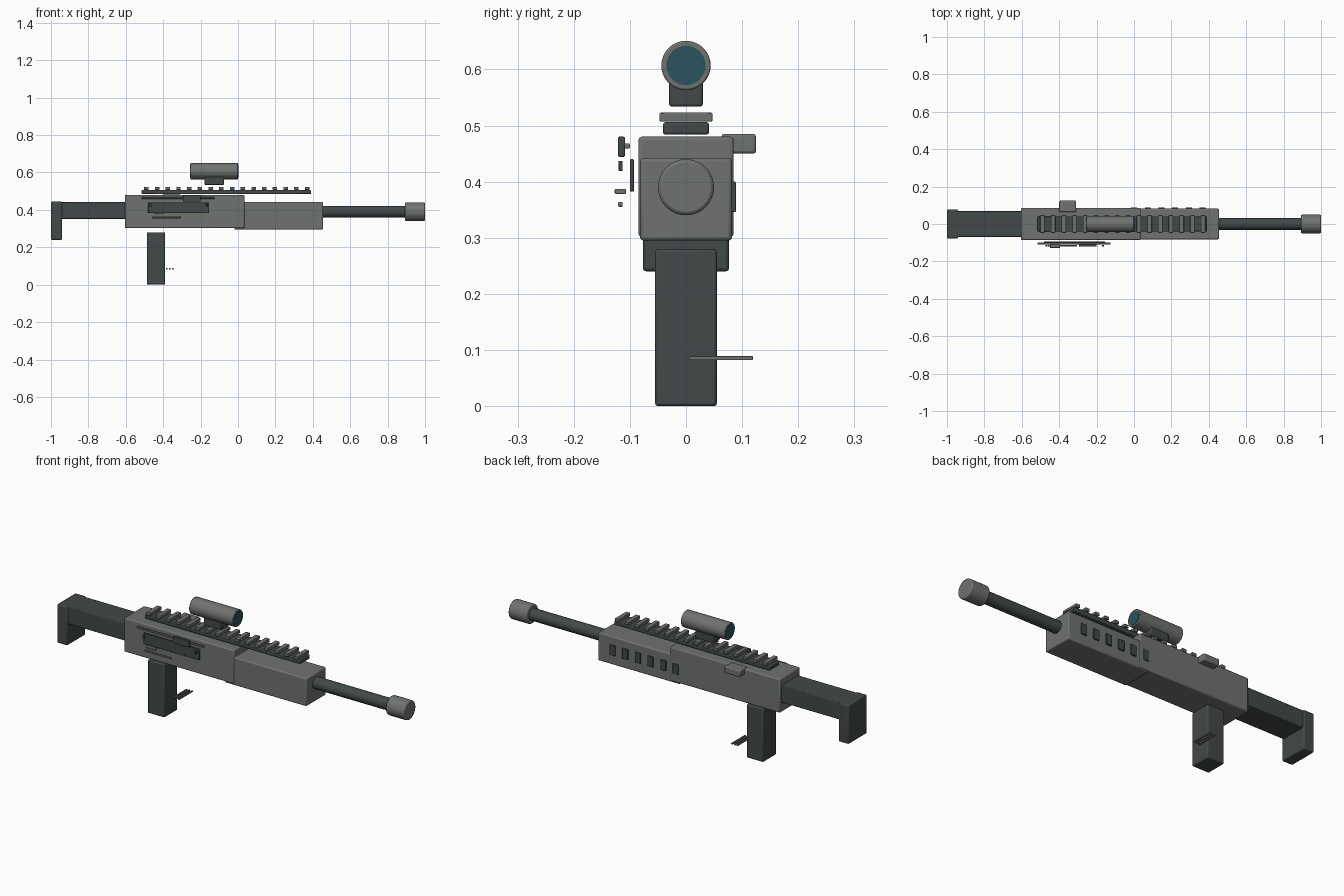
import bpy, bmesh, math
from mathutils import Matrix

cube = bpy.data.objects.get("Cube")
if cube:
    bpy.data.objects.remove(cube, do_unlink=True)


def material(name, rgb):
    m = bpy.data.materials.new(name)
    m.use_nodes = True
    m.diffuse_color = (*rgb, 1)
    m.node_tree.nodes["Principled BSDF"].inputs["Base Color"].default_value = (*rgb, 1)
    return m


GREY = material("mid grey", (0.16, 0.17, 0.16))
DARK = material("dark slate", (0.055, 0.065, 0.065))
LENS = material("lens teal", (0.025, 0.085, 0.11))


def finish(name, bm, mat, bevel):
    mesh = bpy.data.meshes.new(name)
    bm.to_mesh(mesh)
    bm.free()
    mesh.materials.append(mat)
    obj = bpy.data.objects.new(name, mesh)
    bpy.context.collection.objects.link(obj)
    if bevel:
        mod = obj.modifiers.new("soft edges", "BEVEL")
        mod.width = bevel
        mod.segments = 2
        mod.limit_method = "ANGLE"
        mod.angle_limit = math.radians(40)
    bpy.ops.object.select_all(action="DESELECT")
    obj.select_set(True)
    bpy.context.view_layer.objects.active = obj
    bpy.ops.object.shade_smooth_by_angle(angle=math.radians(30))
    return obj


def box(name, x, y, z, mat, bevel=0.004):
    """Box from its low and high limits on each axis."""
    bm = bmesh.new()
    bmesh.ops.create_cube(bm, size=1)
    for v in bm.verts:
        v.co = [(a + b) / 2 + c * (b - a) for (a, b), c in zip((x, y, z), v.co)]
    return finish(name, bm, mat, bevel)


def tube(name, x, z, radius, mat, bevel=0.0, y=0.0):
    """Cylinder along x."""
    bm = bmesh.new()
    place = Matrix.Translation(((x[0] + x[1]) / 2, y, z)) @ Matrix.Rotation(math.pi / 2, 4, "Y")
    bmesh.ops.create_cone(bm, cap_ends=True, segments=32, radius1=radius, radius2=radius,
                          depth=x[1] - x[0], matrix=place)
    return finish(name, bm, mat, bevel)


# Main body
box("receiver", (-0.605, 0.035), (-0.085, 0.085), (0.302, 0.48), GREY, 0.006)
box("handguard", (-0.02, 0.455), (-0.082, 0.082), (0.295, 0.442), GREY, 0.006)
tube("barrel", (0.44, 0.91), 0.39, 0.031, DARK)
tube("muzzle", (0.893, 1.0), 0.39, 0.05, GREY, 0.006)

# Stock and grip
box("stock_arm", (-0.96, -0.59), (-0.07, 0.07), (0.352, 0.443), DARK)
box("butt_pad", (-1.0, -0.94), (-0.077, 0.077), (0.24, 0.444), DARK, 0.006)
box("grip", (-0.487, -0.39), (-0.055, 0.055), (0.0, 0.28), DARK, 0.005)
for i in range(3):
    x = -0.38 + i * 0.015
    box(f"grip_rod_{i + 1}", (x - 0.004, x + 0.004), (0.005, 0.119), (0.082, 0.089), GREY, 0.001)

# Toothed top rail
box("rail_base", (-0.515, 0.39), (-0.041, 0.041), (0.484, 0.506), DARK, 0.004)
for i in range(16):
    x = -0.49 + i * 0.0573
    box(f"rail_tooth_{i + 1}", (x - 0.012, x + 0.012), (-0.047, 0.047), (0.507, 0.523), GREY, 0.002)

# Scope
tube("scope_body", (-0.255, 0.0), 0.607, 0.044, GREY, 0.003)
box("scope_mount", (-0.18, -0.075), (-0.03, 0.03), (0.534, 0.585), DARK)
for name, x in (("rear", (-0.257, -0.245)), ("front", (-0.01, 0.002))):
    tube(f"scope_{name}_lens", x, 0.607, 0.035, LENS)

# Back side: charging handle and vents
box("charging_handle", (-0.4, -0.31), (0.063, 0.125), (0.45, 0.485), GREY, 0.005)
for i in range(6):
    x = i * 0.0735
    box(f"vent_{i + 1}", (x - 0.016, x + 0.016), (0.08, 0.089), (0.346, 0.4), DARK, 0.002)

# Front side: ejection port and bolt parts
box("port_plate", (-0.48, -0.155), (-0.1, -0.093), (0.382, 0.44), DARK, 0.002)
box("port_guide", (-0.515, -0.125), (-0.11, -0.1), (0.459, 0.468), GREY, 0.002)
box("bolt_block", (-0.295, -0.2), (-0.121, -0.109), (0.444, 0.48), DARK, 0.002)
box("selector_lever", (-0.45, -0.395), (-0.127, -0.107), (0.378, 0.387), GREY, 0.002)
box("lower_strip", (-0.46, -0.305), (-0.121, -0.113), (0.355, 0.364), GREY, 0.002)
for side, x in (("rear", -0.468), ("front", -0.165)):
    box(f"port_pin_{side}", (x - 0.005, x + 0.005), (-0.12, -0.113), (0.419, 0.437), DARK, 0.001)
